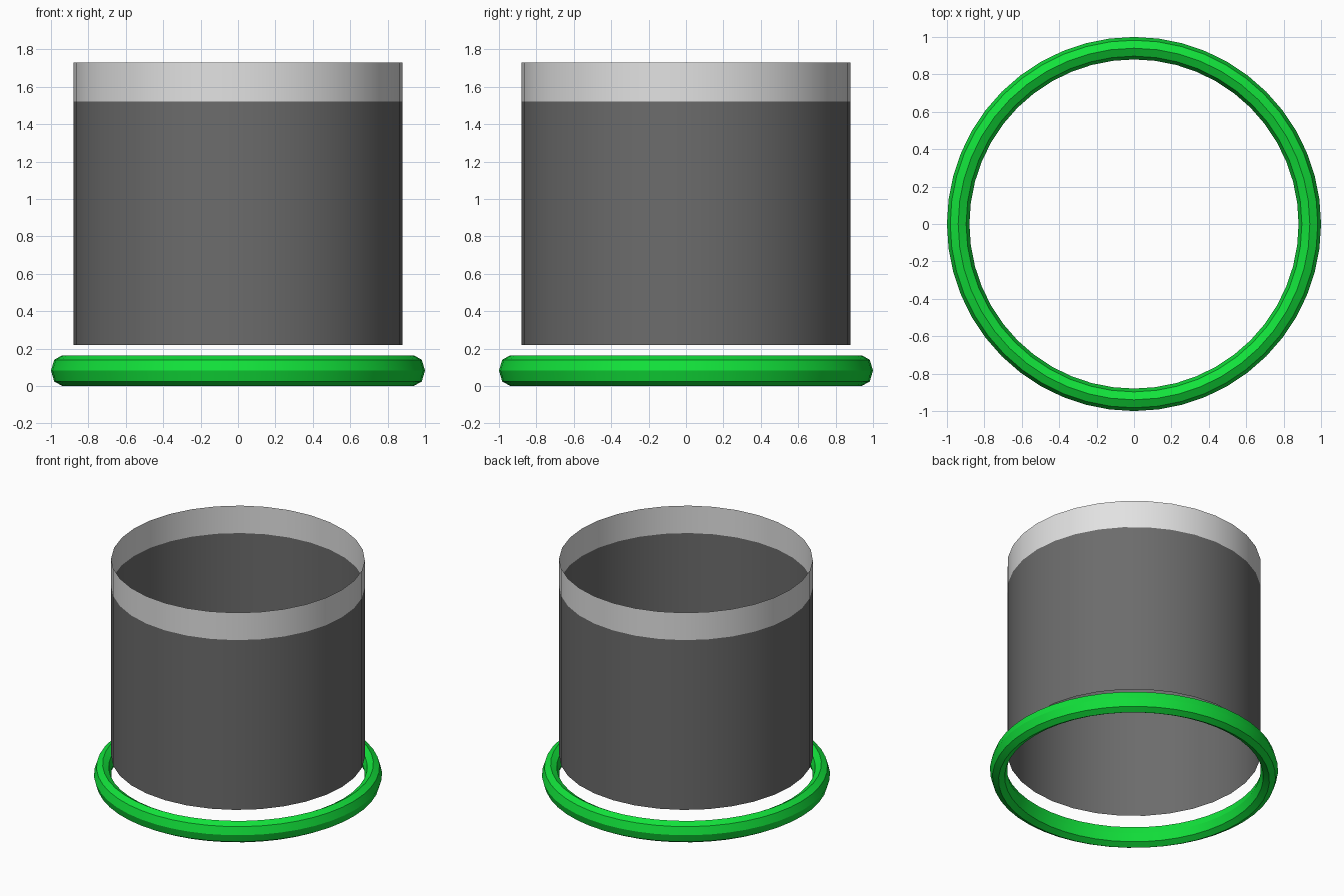
import bpy, bmesh, math

if "Cube" in bpy.data.objects:
    bpy.data.objects.remove(bpy.data.objects["Cube"])


def material(name, rgb):
    m = bpy.data.materials.new(name)
    m.diffuse_color = (*rgb, 1.0)
    m.use_nodes = True
    m.node_tree.nodes["Principled BSDF"].inputs["Base Color"].default_value = m.diffuse_color
    return m


green = material("bright green", (0.006, 0.76, 0.043))
dark = material("dark grey", (0.15, 0.15, 0.15))
light = material("light grey", (0.76, 0.76, 0.76))


def lathe(name, profile, segments, closed, mats, pick=lambda z: 0):
    """Revolve an (r, z) profile round the z axis."""
    bm = bmesh.new()
    rings = []
    for i in range(segments):
        a = 2 * math.pi * i / segments
        rings.append([bm.verts.new((r * math.cos(a), r * math.sin(a), z))
                      for r, z in profile])
    n = len(profile)
    for i in range(segments):
        p, q = rings[i], rings[(i + 1) % segments]
        for j in range(n if closed else n - 1):
            k = (j + 1) % n
            f = bm.faces.new((p[j], q[j], q[k], p[k]))
            f.smooth = True
            f.material_index = pick(f.calc_center_median().z)
    mesh = bpy.data.meshes.new(name)
    bm.to_mesh(mesh)
    bm.free()
    for m in mats:
        mesh.materials.append(m)
    ob = bpy.data.objects.new(name, mesh)
    bpy.context.collection.objects.link(ob)
    bpy.ops.object.select_all(action='DESELECT')
    ob.select_set(True)
    bpy.context.view_layer.objects.active = ob
    bpy.ops.object.shade_smooth_by_angle(angle=math.radians(30))
    return ob


# Base ring: eight-sided, slightly tall cross-section
section = [(0.94 + 0.06 * math.cos(t), 0.082 + 0.082 * math.sin(t))
           for t in (math.pi * k / 4 for k in range(8))]
lathe("base_ring", section, 48, True, [green])

# Floating open sleeve: single-sided sheet, dark with a light upper band
lathe("sleeve", [(0.88, 0.22), (0.88, 1.52), (0.88, 1.73)], 32, False,
      [dark, light], lambda z: 1 if z > 1.52 else 0)
